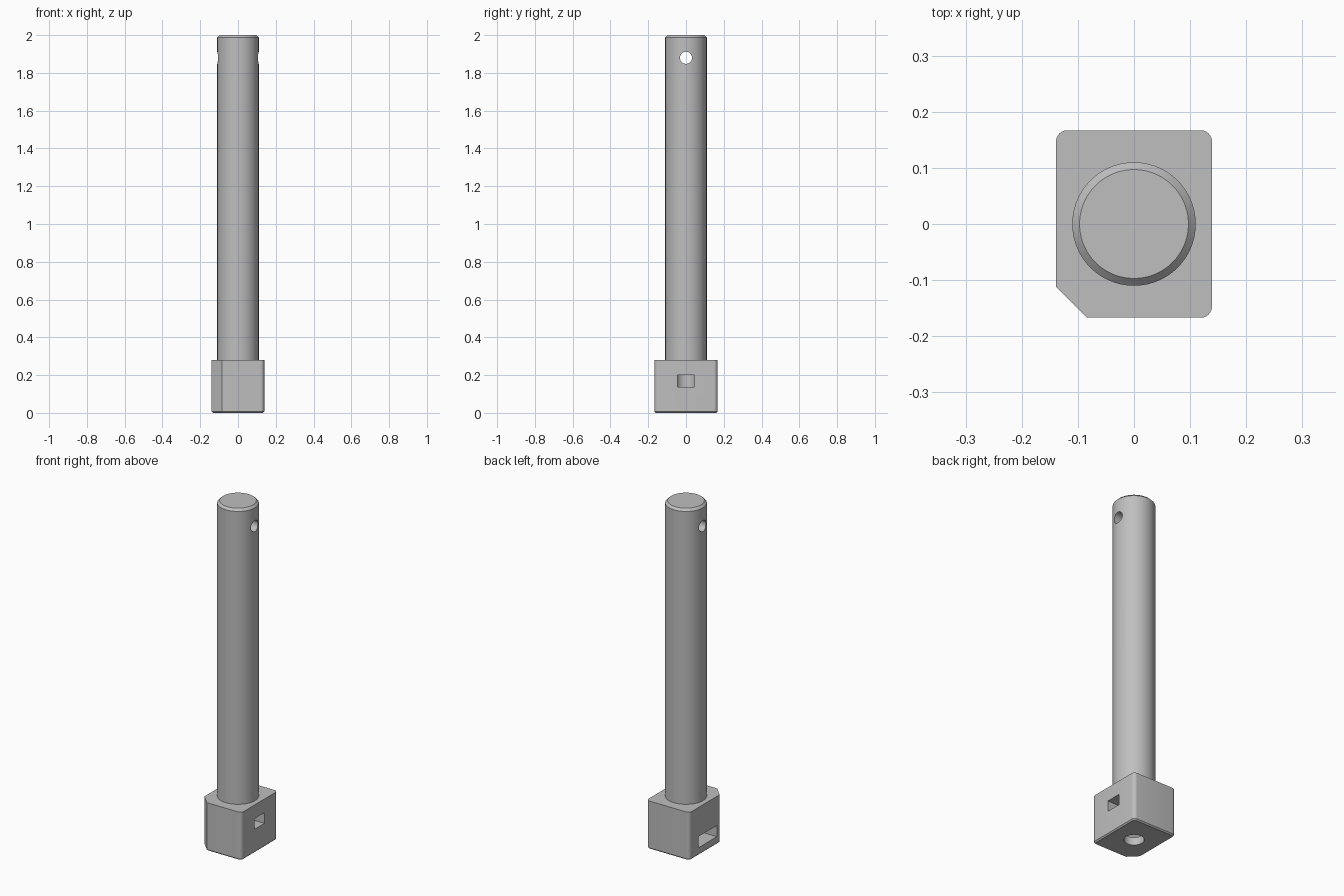
import bpy, bmesh, math
from mathutils import Matrix, Vector

if "Cube" in bpy.data.objects:
    bpy.data.objects.remove(bpy.data.objects["Cube"], do_unlink=True)

grey = bpy.data.materials.new("plain_grey")
grey.use_nodes = True
colour = (0.52, 0.52, 0.52, 1)
grey.diffuse_color = colour
grey.node_tree.nodes["Principled BSDF"].inputs["Base Color"].default_value = colour


def make_object(name, bm):
    bmesh.ops.recalc_face_normals(bm, faces=bm.faces)
    mesh = bpy.data.meshes.new(name)
    bm.to_mesh(mesh)
    bm.free()
    mesh.materials.append(grey)
    ob = bpy.data.objects.new(name, mesh)
    bpy.context.collection.objects.link(ob)
    return ob


def prism(name, outline, z0, z1, bottom_bevel=0, top_bevel=0):
    """Extrude an outline in z, with optional chamfers at the ends."""
    bm = bmesh.new()
    face = bm.faces.new([bm.verts.new((x, y, z0)) for x, y in outline])
    ext = bmesh.ops.extrude_face_region(bm, geom=[face])
    verts = [g for g in ext["geom"] if isinstance(g, bmesh.types.BMVert)]
    bmesh.ops.translate(bm, verts=verts, vec=(0, 0, z1 - z0))
    for z, amount in ((z0, bottom_bevel), (z1, top_bevel)):
        if amount:
            rim = [e for e in bm.edges
                   if all(abs(v.co.z - z) < 1e-5 for v in e.verts)]
            bmesh.ops.bevel(bm, geom=rim, offset=amount, segments=1, affect='EDGES')
    return make_object(name, bm)


def arc(cx, cy, r, start, end, steps):
    angles = [math.radians(start + (end - start) * i / steps) for i in range(steps + 1)]
    return [(cx + r * math.cos(a), cy + r * math.sin(a)) for a in angles]


def circle(r, sides):
    return arc(0, 0, r, 0, 360, sides)[:-1]


def rectangle(x0, x1, y0, y1):
    return [(x0, y0), (x1, y0), (x1, y1), (x0, y1)]


def cut(ob, cutters):
    for cutter in cutters:
        cutter.hide_render = True
        mod = ob.modifiers.new("cut", 'BOOLEAN')
        mod.operation = 'DIFFERENCE'
        mod.solver = 'EXACT'
        mod.object = cutter
        select(ob)
        bpy.ops.object.modifier_apply(modifier=mod.name)
        bpy.data.objects.remove(cutter, do_unlink=True)


def select(ob):
    bpy.ops.object.select_all(action='DESELECT')
    ob.select_set(True)
    bpy.context.view_layer.objects.active = ob


# Block: three rounded corners, one cut corner, chamfered underside
HX, HY, R, CUT, TOP = 0.139, 0.167, 0.02, 0.055, 0.28
outline = [(-HX, CUT - HY), (CUT - HX, -HY)]
for sx, sy, start in ((1, -1, -90), (1, 1, 0), (-1, 1, 90)):
    outline += arc(sx * (HX - R), sy * (HY - R), R, start, start + 90, 6)
block = prism("base_block", outline, 0, TOP, bottom_bevel=0.007)

# Bore from below, narrow slot on the left, wide slot on the right
bore = prism("bore_cutter", circle(0.053, 48), -0.05, 0.24)
narrow = prism("narrow_slot_cutter", rectangle(0, 0.2, -0.045, 0.045), 0.138, 0.2)
wide_outline = [(-0.2, -0.085), (0.05, -0.085), (0.098, 0), (0.05, 0.085), (-0.2, 0.085)]
wide = prism("wide_slot_cutter", wide_outline, 0.045, 0.11)
cut(block, [bore, narrow, wide])

# Shaft: chamfered top and a cross hole
shaft = prism("shaft", circle(0.11, 96), TOP, 2, top_bevel=0.013)
hole = prism("cross_hole_cutter", circle(0.032, 48), -0.2, 0.2)
hole.data.transform(Matrix.Translation(Vector((0, 0, 1.88))) @ Matrix.Rotation(math.pi / 2, 4, 'Y'))
cut(shaft, [hole])

for ob in (block, shaft):
    select(ob)
    bpy.ops.object.shade_smooth_by_angle(angle=math.radians(30))
